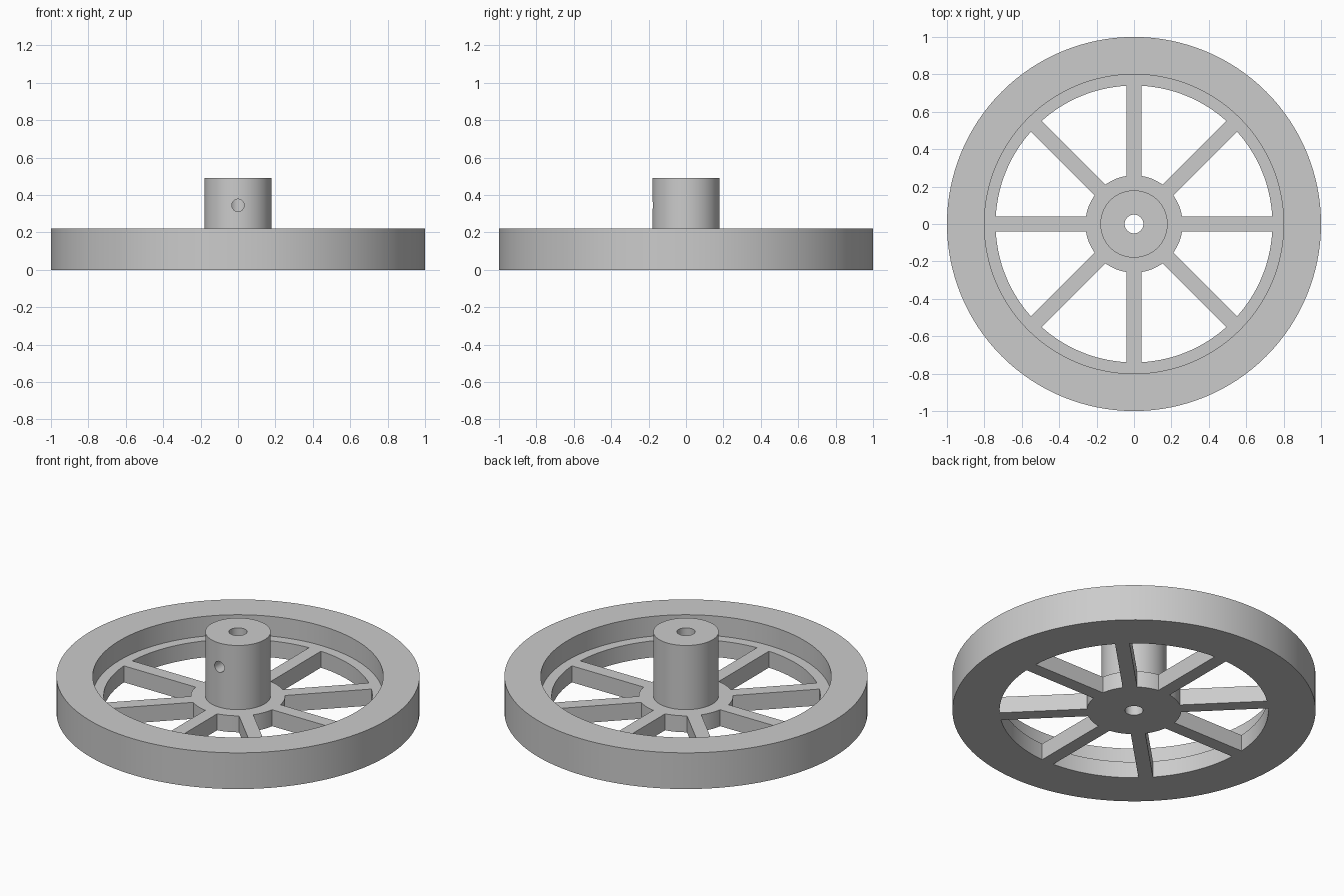
import bpy
import bmesh
import math
from mathutils import Matrix, Vector

default = bpy.data.objects.get("Cube")
if default:
    bpy.data.objects.remove(default, do_unlink=True)

WEB = 0.10          # thickness of spokes and hub flange
RIM_TOP = 0.22
HUB_TOP = 0.49
SEGMENTS = 128

grey = bpy.data.materials.new("plain grey")
grey.use_nodes = True
colour = (0.6, 0.6, 0.6, 1)
grey.diffuse_color = colour
grey.node_tree.nodes["Principled BSDF"].inputs["Base Color"].default_value = colour


def add_object(name, bm):
    bmesh.ops.recalc_face_normals(bm, faces=bm.faces)
    mesh = bpy.data.meshes.new(name)
    bm.to_mesh(mesh)
    bm.free()
    mesh.materials.append(grey)
    obj = bpy.data.objects.new(name, mesh)
    bpy.context.collection.objects.link(obj)
    return obj


def lathe(name, profile):
    """Turn a closed (radius, height) outline around z."""
    bm = bmesh.new()
    rings = []
    for i in range(SEGMENTS):
        a = 2 * math.pi * i / SEGMENTS
        rings.append([bm.verts.new((r * math.cos(a), r * math.sin(a), z))
                      for r, z in profile])
    n = len(profile)
    for i in range(SEGMENTS):
        a, b = rings[i], rings[(i + 1) % SEGMENTS]
        for j in range(n):
            k = (j + 1) % n
            bm.faces.new((a[j], b[j], b[k], a[k]))
    return add_object(name, bm)


def smooth(obj):
    bpy.ops.object.select_all(action="DESELECT")
    obj.select_set(True)
    bpy.context.view_layer.objects.active = obj
    bpy.ops.object.shade_smooth_by_angle(angle=math.radians(30))


# Heavy rim with a low inner ledge
rim = lathe("rim", [(0.74, 0), (1, 0), (1, RIM_TOP), (0.8, RIM_TOP),
                    (0.8, WEB), (0.74, WEB)])

# Flanged hub with a through bore
hub = lathe("hub", [(0.05, 0), (0.26, 0), (0.26, WEB), (0.18, WEB),
                    (0.18, HUB_TOP), (0.05, HUB_TOP)])

# Set screw hole through the front wall of the hub
bm = bmesh.new()
bmesh.ops.create_cone(
    bm, cap_ends=True, segments=32, radius1=0.033, radius2=0.033, depth=0.25,
    matrix=Matrix.Translation((0, -0.125, 0.345)) @ Matrix.Rotation(math.pi / 2, 4, "X"))
cutter = add_object("screw_hole_cutter", bm)
cutter.hide_render = True
cut = hub.modifiers.new("screw_hole", "BOOLEAN")
cut.operation = "DIFFERENCE"
cut.solver = "EXACT"
cut.object = cutter
bpy.ops.object.select_all(action="DESELECT")
hub.select_set(True)
bpy.context.view_layer.objects.active = hub
bpy.ops.object.modifier_apply(modifier=cut.name)
bpy.data.objects.remove(cutter, do_unlink=True)

for part in (rim, hub):
    smooth(part)

# Eight straight spokes between flange and rim
INNER, OUTER, WIDTH = 0.256, 0.741, 0.08
for i in range(8):
    bm = bmesh.new()
    bmesh.ops.create_cube(bm, size=1)
    bmesh.ops.scale(bm, vec=Vector((OUTER - INNER, WIDTH, WEB)), verts=bm.verts)
    bmesh.ops.translate(bm, vec=Vector(((INNER + OUTER) / 2, 0, WEB / 2)), verts=bm.verts)
    bmesh.ops.rotate(bm, cent=(0, 0, 0), verts=bm.verts,
                     matrix=Matrix.Rotation(i * math.pi / 4, 3, "Z"))
    add_object(f"spoke_{i + 1}", bm)
